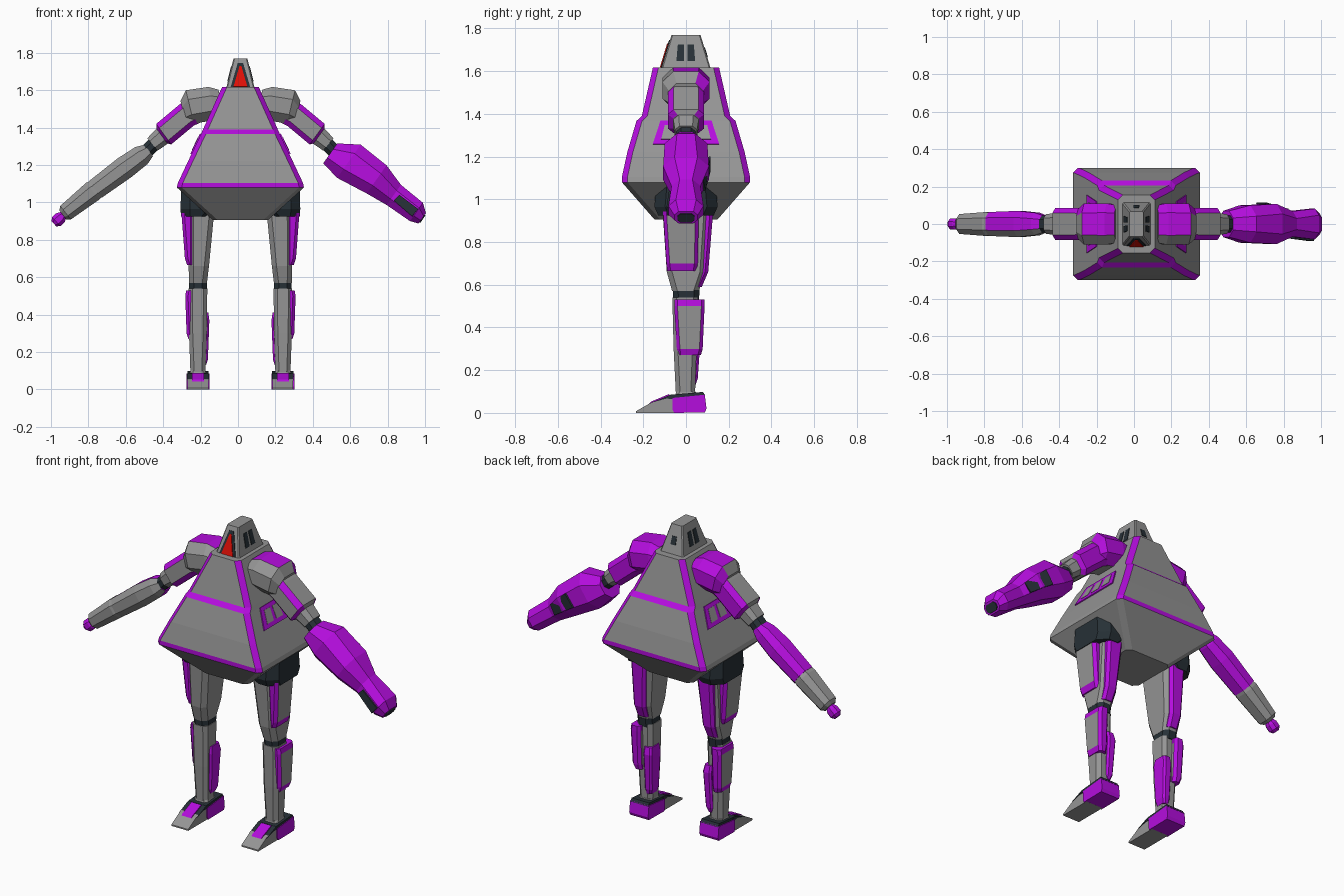
import bpy, bmesh
from mathutils import Vector as V

CX = 0.013  # body centre line

COLORS = {"grey": (0.3, 0.3, 0.3), "purple": (0.46, 0.004, 0.73),
          "dark": (0.02, 0.03, 0.038), "red": (0.75, 0.005, 0.002)}
NAMES = list(COLORS)
MATS = []
for n, c in COLORS.items():
    m = bpy.data.materials.new(n + "_paint")
    m.diffuse_color = (*c, 1)
    MATS.append(m)


def loft(name, rings, color):
    """Skin rings of points; color is a name or a rule(centre, normal)."""
    bm = bmesh.new()
    vs = [[bm.verts.new((p[0] + CX, p[1], p[2])) for p in r] for r in rings]
    k = len(vs[0])
    for a, b in zip(vs, vs[1:]):
        for i in range(k):
            j = (i + 1) % k
            bm.faces.new((a[i], a[j], b[j], b[i]))
    bm.faces.new(vs[0])
    bm.faces.new(vs[-1])
    bmesh.ops.recalc_face_normals(bm, faces=bm.faces)
    bm.normal_update()
    for f in bm.faces:
        c = color if isinstance(color, str) else color(f.calc_center_median() - V((CX, 0, 0)), f.normal)
        f.material_index = NAMES.index(c)
    me = bpy.data.meshes.new(name)
    bm.to_mesh(me)
    bm.free()
    for m in MATS:
        me.materials.append(m)
    ob = bpy.data.objects.new(name, me)
    bpy.context.collection.objects.link(ob)
    return ob


def ring(c, u, v, hu, hv, ch):
    """Rectangle with cut corners around c."""
    pts = [(hu, hv - ch), (hu - ch, hv), (ch - hu, hv), (-hu, hv - ch),
           (-hu, ch - hv), (ch - hu, -hv), (hu - ch, -hv), (hu, ch - hv)]
    return [V(c) + V(u) * a + V(v) * b for a, b in pts]


def column(name, levels, ch, color):
    """Upright loft; levels are (z, x0, x1, y0, y1)."""
    loft(name, [ring(((a + b) / 2, (c + d) / 2, z), (1, 0, 0), (0, 1, 0),
                     abs(b - a) / 2, (d - c) / 2, ch) for z, a, b, c, d in levels], color)


def limb(name, s, levels, k, color):
    """Arm loft in the xz plane; levels are (x, z, half height, half depth)."""
    d = V((levels[-1][0] - levels[0][0], 0, levels[-1][1] - levels[0][1])).normalized()
    u = V((-d.z * s, 0, d.x))
    loft(name, [ring((x * s, 0, z), u, (0, 1, 0), hu, hv, k * min(hu, hv))
                for x, z, hu, hv in levels], color)


def plate(name, pts, t, color):
    """Thin panel standing t proud of the surface, away from the body axis."""
    pts = [V(p) for p in pts]
    n = (pts[1] - pts[0]).cross(pts[2] - pts[0]).normalized()
    mid = sum(pts, V()) / len(pts)
    if n.dot(V((mid.x, mid.y, 0))) < 0:
        n = -n
    loft(name, [[p - n * 0.001 for p in pts], [p + n * t for p in pts]], color)


def prism(name, x, h, profile, color):
    loft(name, [[V((x + e, y, z)) for y, z in profile] for e in (-h, h)], color)


# Torso: chamfered pyramid with trimmed corners and ledges
def torso_rule(c, n):
    if c.z < 1.08 or abs(n.z) > 0.98:
        return "grey"
    if min(abs(n.x), abs(n.y)) > 0.25:
        return "purple"
    strip = c.z < 1.11 or 1.365 < c.z < 1.395
    return "purple" if strip and abs(n.y) > abs(n.x) else "grey"


column("torso", [(z, -x, x, -y, y) for z, x, y in [
    (0.905, 0.147, 0.147), (1.08, 0.34, 0.30), (1.105, 0.334, 0.30), (1.22, 0.28, 0.275),
    (1.367, 0.21, 0.232), (1.39, 0.20, 0.207), (1.617, 0.098, 0.155)]], 0.026, torso_rule)


# Head with visor and vents
def head_x(z): return 0.075 - 0.038 * (z - 1.615) / 0.155
def head_y(z): return 0.115 - 0.047 * (z - 1.615) / 0.155


column("head", [(z, -head_x(z), head_x(z), -head_y(z), head_y(z)) for z in (1.6, 1.77)], 0.006, "grey")


def on_front(sy, pts): return [(x, sy * head_y(z), z) for x, z in pts]


plate("visor_frame", on_front(-1, [(-0.052, 1.617), (0.052, 1.617), (0.014, 1.745), (-0.014, 1.745)]), 0.004, "dark")
plate("visor", on_front(-1, [(-0.037, 1.617), (0.037, 1.617), (0.005, 1.728), (-0.005, 1.728)]), 0.008, "red")
plate("back_vent", on_front(1, [(-0.016, 1.665), (0.016, 1.665), (0.014, 1.71), (-0.014, 1.71)]), 0.003, "dark")


def torso_x(z): return 0.334 + (z - 1.105) * (0.205 - 0.334) / 0.27


for s in (1, -1):
    for y0, y1 in ((-0.045, -0.01), (0.008, 0.043)):
        plate("head_vent", [(s * head_x(z), y, z) for y, z in
                            ((y0, 1.647), (y1, 1.647), (y1 * 0.85, 1.725), (y0 * 0.85, 1.725))], 0.003, "dark")

    # Side window frame and panes
    def on_side(pts): return [(s * torso_x(z), y, z) for y, z in pts]
    plate("window_frame", on_side([(-0.155, 1.257), (0.155, 1.257), (0.12, 1.365), (-0.12, 1.365)]), 0.007, "purple")
    for y in (-0.086, 0, 0.086):
        plate("side_window", on_side([(y - 0.03, 1.278), (y + 0.03, 1.278),
                                      (y * 0.85 + 0.026, 1.345), (y * 0.85 - 0.026, 1.345)]), 0.009, "grey")

    # Shoulder and upper arm
    limb("shoulder", s, [(0.10, 1.53, 0.075, 0.10), (0.15, 1.53, 0.09, 0.11),
                         (0.27, 1.51, 0.092, 0.11), (0.305, 1.48, 0.065, 0.08)], 0.55,
         lambda c, n: "purple" if n.y > 0.3 or (n.z > 0.8 and abs(n.y) < 0.3) else "grey")
    limb("upper_arm", s, [(0.18, 1.53, 0.08, 0.07), (0.29, 1.465, 0.068, 0.085),
                          (0.41, 1.365, 0.068, 0.085), (0.42, 1.355, 0.05, 0.06)], 0.4,
         lambda c, n: "purple" if n.y > 0.3 or -0.85 < n.y < -0.3 else "grey")
    limb("arm_sleeve", s, [(0.40, 1.37, 0.053, 0.062), (0.47, 1.31, 0.043, 0.052)], 0.5, "grey")
    limb("elbow", s, [(0.46, 1.315, 0.037, 0.045), (0.51, 1.265, 0.037, 0.045)], 0.58, "dark")

    # Hip and thigh
    column("hip", [(0.925, s * 0.16, s * 0.318, -0.13, 0.13), (0.965, s * 0.12, s * 0.32, -0.148, 0.148),
                   (1.06, s * 0.1, s * 0.318, -0.14, 0.14)], 0.05, "dark")
    column("thigh", [(0.95, s * 0.14, s * 0.275, -0.11, 0.11), (0.66, s * 0.168, s * 0.277, -0.09, 0.09),
                     (0.57, s * 0.179, s * 0.275, -0.065, 0.06)], 0.025, "grey")
    column("thigh_side_plate", [(0.95, s * 0.25, s * 0.316, -0.108, 0.06), (0.70, s * 0.25, s * 0.297, -0.092, 0.055),
                                (0.665, s * 0.25, s * 0.285, -0.088, 0.05)], 0.016,
           lambda c, n: "grey" if abs(n.x) > 0.9 and 0.7 < c.z else "purple")
    column("thigh_back_plate", [(0.95, s * 0.165, s * 0.265, 0.06, 0.128), (0.66, s * 0.185, s * 0.262, 0.05, 0.104),
                                (0.59, s * 0.19, s * 0.26, 0.03, 0.074)], 0.015, "purple")

    # Knee and shin
    column("knee", [(0.525, s * 0.18, s * 0.274, -0.06, 0.06), (0.575, s * 0.18, s * 0.274, -0.062, 0.064)], 0.025, "dark")
    column("shin", [(0.54, s * 0.177, s * 0.277, -0.064, 0.055), (0.3, s * 0.18, s * 0.275, -0.058, 0.05),
                    (0.08, s * 0.187, s * 0.267, -0.047, 0.042)], 0.02, "grey")
    column("shin_side_plate", [(0.53, s * 0.23, s * 0.29, -0.055, 0.087), (0.5, s * 0.23, s * 0.295, -0.055, 0.087),
                               (0.3, s * 0.23, s * 0.288, -0.043, 0.078), (0.27, s * 0.23, s * 0.278, -0.04, 0.07)], 0.015,
           lambda c, n: "grey" if abs(n.x) > 0.9 and 0.32 < c.z < 0.48 else "purple")
    column("shin_inner_plate", [(0.41, s * 0.172, s * 0.22, -0.025, 0.06), (0.37, s * 0.166, s * 0.22, -0.03, 0.07),
                                (0.16, s * 0.174, s * 0.22, -0.025, 0.055), (0.13, s * 0.184, s * 0.22, -0.02, 0.045)],
           0.01, "purple")

    # Foot
    x = s * 0.227
    column("ankle", [(0.07, x - 0.048, x + 0.048, -0.055, 0.055), (0.1, x - 0.04, x + 0.04, -0.045, 0.045)], 0.015, "grey")
    prism("toe", x, 0.055, [(-0.234, 0), (-0.234, 0.008), (-0.16, 0.05), (-0.07, 0.08), (-0.04, 0.08), (-0.04, 0)], "grey")
    prism("toe_trim", x, 0.058, [(-0.158, 0.049), (-0.075, 0.084), (-0.05, 0.084), (-0.05, 0.07), (-0.08, 0.07)], "dark")
    prism("toe_stripe", x, 0.032, [(-0.172, 0.043), (-0.165, 0.052), (-0.08, 0.088), (-0.07, 0.08), (-0.07, 0.06)], "purple")
    prism("heel", x, 0.061, [(-0.063, 0.015), (-0.063, 0.07), (0.088, 0.085), (0.096, 0.02), (0.088, 0.002), (-0.055, 0.0)], "purple")
    prism("heel_cap", x, 0.057, [(-0.085, 0.065), (-0.072, 0.085), (0.08, 0.098), (0.09, 0.08), (-0.06, 0.066)], "dark")

# Plain forearm and hand on the left
limb("forearm", -1, [(0.49, 1.278, 0.038, 0.045), (0.53, 1.25, 0.056, 0.06),
                     (0.62, 1.185, 0.062, 0.07), (0.775, 1.07, 0.056, 0.064)], 0.55,
     lambda c, n: "purple" if n.y > -0.3 else "grey")
limb("wrist", -1, [(0.765, 1.077, 0.05, 0.058), (0.79, 1.06, 0.057, 0.064),
                   (0.935, 0.945, 0.046, 0.053), (0.95, 0.933, 0.03, 0.035)], 0.55, "grey")
limb("hand", -1, [(0.945, 0.935, 0.02, 0.02), (0.962, 0.918, 0.033, 0.03),
                  (0.985, 0.897, 0.033, 0.03), (0.997, 0.885, 0.018, 0.018)], 0.58, "purple")

# Heavy weapon arm on the right
limb("cannon", 1, [(0.48, 1.262, 0.065, 0.07), (0.58, 1.22, 0.109, 0.10), (0.728, 1.123, 0.092, 0.107),
                   (0.82, 1.04, 0.066, 0.068), (0.941, 0.949, 0.06, 0.082), (0.972, 0.915, 0.034, 0.055)], 0.58, "purple")
limb("cannon_muzzle", 1, [(0.96, 0.922, 0.025, 0.04), (0.976, 0.911, 0.024, 0.04)], 0.58, "dark")
# Dark insets along the cannon
plate("cannon_back_inset", [(0.69, 0.108, 1.20), (0.81, 0.074, 1.09), (0.775, 0.083, 1.04), (0.64, 0.107, 1.13)], 0.008, "dark")
plate("cannon_front_inset", [(0.85, -0.072, 1.04), (0.95, -0.083, 0.965), (0.918, -0.083, 0.925), (0.82, -0.07, 1.01)], 0.008, "dark")
